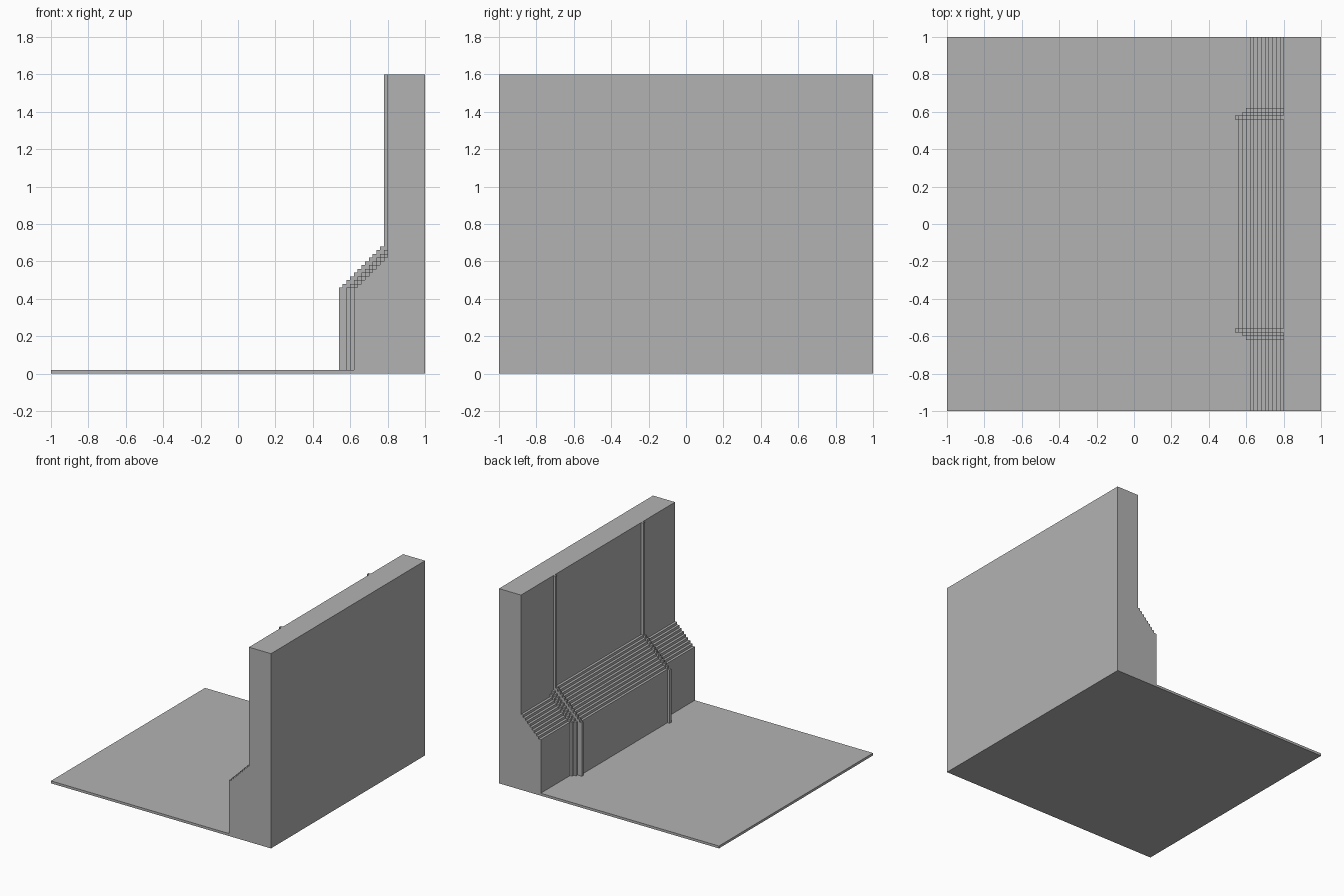
import bpy
import bmesh

cube = bpy.data.objects.get("Cube")
if cube:
    bpy.data.objects.remove(cube, do_unlink=True)

STEP = 0.02      # tread and riser size
FLOOR = 0.02     # floor thickness
LEDGE = 0.46     # height where the steps begin
TOP = 1.6        # wall height

grey = bpy.data.materials.new("plain_grey")
grey.use_nodes = True
colour = (0.45, 0.45, 0.45, 1)
grey.diffuse_color = colour
grey.node_tree.nodes["Principled BSDF"].inputs["Base Color"].default_value = colour


def stepped_face(front, wall):
    """Outline of a stepped face in (x, z), from the floor up to the wall."""
    points = [(front, FLOOR)]
    for i in range(round((wall - front) / STEP)):
        x, z = front + i * STEP, LEDGE + i * STEP
        points += [(x, z), (x + STEP, z)]
    return points + [(wall, TOP)]


def extrude_profile(name, points, y0, y1):
    """Solid made by sweeping an (x, z) outline along y."""
    bm = bmesh.new()
    face = bm.faces.new([bm.verts.new((x, y0, z)) for x, z in points])
    result = bmesh.ops.extrude_face_region(bm, geom=[face])
    verts = [v for v in result["geom"] if isinstance(v, bmesh.types.BMVert)]
    bmesh.ops.translate(bm, verts=verts, vec=(0, y1 - y0, 0))
    bmesh.ops.recalc_face_normals(bm, faces=bm.faces)
    mesh = bpy.data.meshes.new(name)
    bm.to_mesh(mesh)
    bm.free()
    mesh.materials.append(grey)
    obj = bpy.data.objects.new(name, mesh)
    bpy.context.collection.objects.link(obj)
    return obj


# Floor slab and full-length stepped wall in one profile
wall_face = stepped_face(0.62, 0.8)
extrude_profile("floor_and_wall",
                [(1, 0), (-1, 0), (-1, FLOOR)] + wall_face + [(1, TOP)], -1, 1)


def add_bay(name, front, wall, y0, y1):
    """Layer standing proud of the stepped wall."""
    outline = stepped_face(front, wall)
    if wall == 0.8:
        # stop where the top step meets the wall
        outline.pop()
        back = wall_face[-2::-1]
    else:
        back = wall_face[::-1]
    extrude_profile(name, outline + back, y0, y1)


# Projecting middle bay
add_bay("middle_bay", 0.56, 0.8, -0.56, 0.56)

# Pilaster and two receding side strips at each end of the bay
for side, s in (("left", 1), ("right", -1)):
    for part, front, wall, y in (("pilaster", 0.54, 0.78, 0.56),
                                 ("inner_strip", 0.58, 0.8, 0.58),
                                 ("outer_strip", 0.60, 0.8, 0.60)):
        add_bay(f"{part}_{side}", front, wall, s * y, s * (y + STEP))
